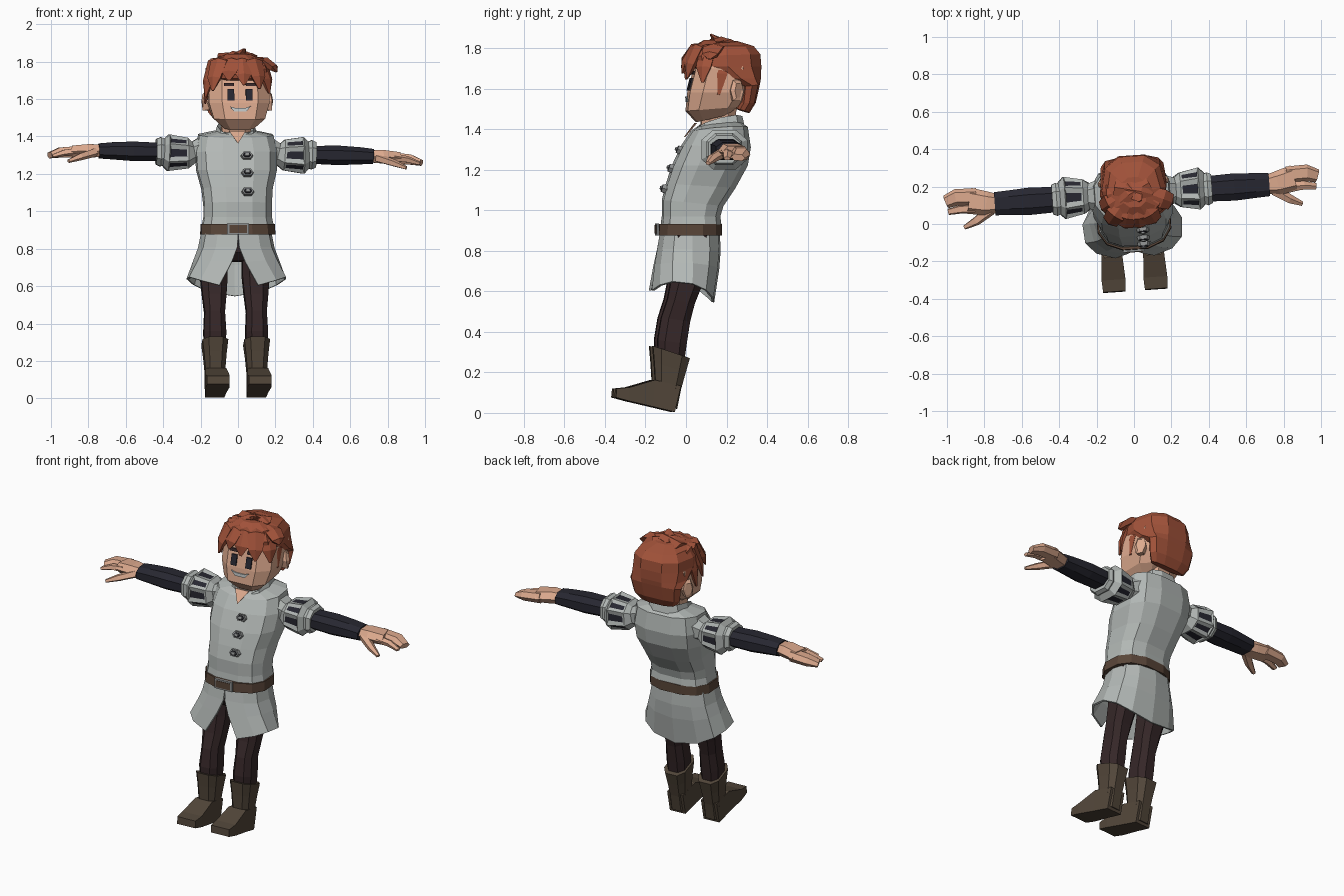
import bpy, bmesh, math
from mathutils import Vector

cube = bpy.data.objects.get("Cube")
if cube:
    bpy.data.objects.remove(cube, do_unlink=True)

YAW = math.radians(4)


def material(name, r, g, b):
    m = bpy.data.materials.new(name)
    m.use_nodes = True
    m.diffuse_color = (r, g, b, 1)
    m.node_tree.nodes["Principled BSDF"].inputs["Base Color"].default_value = (r, g, b, 1)
    return m


CLOTH = material("grey cloth", .45, .48, .465)
SKIN = material("skin", .72, .40, .27)
HAIR = material("red hair", .36, .085, .042)
DARK = material("dark sleeve", .02, .02, .03)
HOSE = material("dark hose", .036, .02, .021)
BOOT = material("boot leather", .085, .062, .042)
BELT = material("belt leather", .10, .06, .04)
METAL = material("metal", .27, .28, .28)
WHITE = material("teeth", .6, .64, .64)


def build(name, rings, mat, closed=True, caps=True):
    """Bridge a list of equal point rings into one object."""
    bm = bmesh.new()
    rows = [[bm.verts.new(p) for p in ring] for ring in rings]
    n = len(rows[0])
    for a, b in zip(rows, rows[1:]):
        for i in range(n if closed else n - 1):
            j = (i + 1) % n
            bm.faces.new((a[i], a[j], b[j], b[i]))
    if closed and caps:
        bm.faces.new(rows[0])
        bm.faces.new(rows[-1])
    bmesh.ops.remove_doubles(bm, verts=bm.verts, dist=.0005)
    bmesh.ops.recalc_face_normals(bm, faces=bm.faces)
    mesh = bpy.data.meshes.new(name)
    bm.to_mesh(mesh)
    bm.free()
    mesh.materials.append(mat)
    obj = bpy.data.objects.new(name, mesh)
    obj.rotation_euler.z = YAW
    bpy.context.collection.objects.link(obj)
    return obj


def section(n, power):
    """Rounded-box outline with a flat side at the front, unit extents."""
    pts = []
    for i in range(n):
        a = -math.pi / 2 + (i + .5) * math.tau / n
        pts.append([math.copysign(abs(v) ** power, v) for v in (math.cos(a), math.sin(a))])
    mx = max(p[0] for p in pts)
    my = max(p[1] for p in pts)
    return [(p[0] / mx, p[1] / my) for p in pts]


def loft(name, rings, mat, n=12, power=.7, x=0, caps=True):
    """Rings: front z, back z, front y, back y, half width, side lift."""
    out = []
    for zf, zb, f, b, hw, *lift in rings:
        up = lift[0] if lift else 0
        out.append([(x + u * hw, f + (b - f) * (v + 1) / 2,
                     zf + (zb - zf) * (v + 1) / 2 + up * u * u) for u, v in section(n, power)])
    return build(name, out, mat, caps=caps)


def tube(name, stations, mat, n=6, side=(0, 1, 0), power=.8):
    """Stations: centre, half size along side, half size across it."""
    cs = [Vector(s[0]) for s in stations]
    out = []
    for i, (c, a, b) in enumerate(stations):
        t = (cs[min(i + 1, len(cs) - 1)] - cs[max(i - 1, 0)]).normalized()
        s = Vector(side)
        s = (s - t * s.dot(t)).normalized()
        w = t.cross(s)
        out.append([cs[i] + s * (u * a) + w * (v * b) for u, v in section(n, power)])
    return build(name, out, mat)


def plate(name, x, y, z, w, h, mat, depth=.008, lean=0):
    """Thin panel facing the front; lean moves its top back."""
    return build(name, [[(x + u * w, y + v * h * lean - d, z + v * h)
                         for u, v in ((-1, -1), (1, -1), (1, 1), (-1, 1))]
                        for d in (0, depth)], mat)


# Tunic body and collar
loft("tunic_body", [
    (.93, .93, -.12, .17, .188), (.97, .97, -.115, .165, .18), (1.05, 1.02, -.115, .18, .18),
    (1.13, 1.11, -.095, .24, .187), (1.22, 1.22, -.065, .30, .212), (1.32, 1.31, -.018, .315, .216),
    (1.39, 1.41, .03, .30, .198, .01), (1.42, 1.44, .07, .26, .10)], CLOTH, power=.72)
loft("collar", [(1.38, 1.42, .04, .285, .115, .01), (1.405, 1.46, .055, .275, .10, .025),
                (1.40, 1.44, .075, .25, .08, .02)], CLOTH, 10, caps=False)
loft("neck", [(1.37, 1.37, .07, .23, .075), (1.52, 1.52, .08, .25, .08)], SKIN, 8)
build("neck_opening", [[(-.045, .052 + d, 1.43), (.045, .052 + d, 1.43), (0, -.002 + d, 1.362)]
                       for d in (-.008, 0)], SKIN)

# Flared skirt, split at the front
rows = []
for zf, zb, f, b, hw, lift, gap in ((.89, .89, -.128, .168, .188, 0, 0),
                                    (.81, .80, -.142, .172, .205, 0, .01),
                                    (.73, .71, -.158, .165, .23, .02, .10),
                                    (.595, .545, -.182, .14, .27, .075, .31)):
    row = []
    for i in range(13):
        a = -math.pi / 2 + gap + i * (math.tau - 2 * gap) / 12
        u, v = [math.copysign(abs(k) ** .8, k) for k in (math.cos(a), math.sin(a))]
        row.append((u * hw - .008, f + (b - f) * (v + 1) / 2, zf + (zb - zf) * (v + 1) / 2 + lift * u * u))
    rows.append(row)
skirt = build("skirt", rows, CLOTH, closed=False)
solid = skirt.modifiers.new("thickness", "SOLIDIFY")
solid.thickness = .012

# Belt and buckle
loft("belt", [(.875, .875, -.138, .173, .198), (.932, .932, -.134, .173, .196)], BELT, power=.82)
plate("buckle", -.01, -.136, .905, .058, .03, METAL, .012)
plate("buckle_centre", -.01, -.146, .905, .047, .021, BELT, .005)

# Buttons on the chest
for i, (y, z) in enumerate(((-.03, 1.295), (-.072, 1.205), (-.106, 1.105))):
    c = Vector((.045, y, z))
    out = Vector((0, -.92, .38 - i * .06))
    for part, d0, d1, w, h, mat in (("button", -.01, .018, .036, .022, METAL),
                                    ("button_ring", .018, .021, .022, .013, DARK),
                                    ("button_core", .021, .028, .015, .009, METAL)):
        tube(part, [(c + out * d0, w, h), (c + out * d1, w * .85, h * .85)], mat, 6, (1, 0, 0))

# Hips, legs and boots
loft("hips", [(.735, .73, -.06, .07, .11), (.78, .77, -.10, .12, .16), (.88, .88, -.11, .15, .17)], HOSE, 8)
for s, label in ((-1, "right"), (1, "left")):
    x = -.018 + s * .112
    loft(label + "_leg", [
        (.29, .27, -.145, -.015, .056), (.36, .34, -.148, -.005, .06), (.47, .45, -.13, .012, .054),
        (.56, .54, -.10, .035, .064), (.66, .64, -.08, .075, .072), (.8, .8, -.07, .10, .072)],
        HOSE, 8, .75, x)
    loft(label + "_boot_shaft", [
        (.05, .02, -.16, -.052, .052), (.165, .12, -.16, -.032, .053),
        (.25, .2, -.165, -.01, .06), (.33, .27, -.172, .01, .069)], BOOT, 8, .65, x)
    tube(label + "_boot_foot", [
        ((x, -.05, .069), .052, .066), ((x, -.17, .097), .056, .066),
        ((x, -.29, .092), .064, .034), ((x, -.355, .098), .06, .022)], BOOT, 4, (1, 0, 0))

# Arms: slashed puff sleeve, forearm and hand
for s, label in ((-1, "right"), (1, "left")):
    def arm(part, stations, mat, n):
        return tube(label + part, [((s * x, y, z - .02 * s * x), a, b)
                                   for x, y, z, a, b in stations], mat, n)
    puff = arm("_puff_sleeve", [
        (.17, .165, 1.325, .085, .075), (.225, .165, 1.312, .068, .056), (.258, .165, 1.306, .092, .082),
        (.362, .165, 1.306, .113, .098), (.398, .165, 1.31, .075, .062)], CLOTH, 8)
    puff.data.materials.append(DARK)
    bm = bmesh.new()
    bm.from_mesh(puff.data)
    slots = [f for f in bm.faces if .28 < abs(f.calc_center_median().x) < .34]
    bmesh.ops.inset_individual(bm, faces=slots, thickness=.012, depth=-.006)
    for f in slots:
        f.material_index = 1
        mid = f.calc_center_median()
        for v in f.verts:
            v.co.yz = mid.yz + (v.co.yz - mid.yz) * .55
    bm.to_mesh(puff.data)
    bm.free()
    arm("_sleeve_cuff", [(.385, .16, 1.31, .08, .07), (.405, .16, 1.31, .088, .078),
                         (.428, .16, 1.31, .078, .068)], CLOTH, 8)
    arm("_forearm", [(.41, .16, 1.31, .068, .048), (.55, .16, 1.31, .073, .052),
                     (.66, .16, 1.31, .066, .046), (.735, .16, 1.308, .062, .04)], DARK, 8)
    arm("_palm", [(.72, .16, 1.308, .05, .032), (.78, .165, 1.308, .064, .036),
                  (.87, .185, 1.303, .07, .031)], SKIN, 6)
    arm("_fingers", [(.83, .205, 1.303, .045, .03), (.94, .208, 1.295, .045, .027),
                     (.995, .188, 1.28, .036, .016)], SKIN, 6)
    arm("_index_finger", [(.84, .14, 1.305, .025, .022), (.92, .143, 1.295, .023, .018),
                          (.985, .134, 1.275, .017, .01)], SKIN, 5)
    arm("_thumb", [(.76, .13, 1.3, .03, .024), (.84, .075, 1.275, .024, .02),
                   (.905, .045, 1.25, .012, .01)], SKIN, 5)

# Head, ears and face
HX = .012
loft("head", [(1.435, 1.47, .05, .20, .08), (1.49, 1.51, .002, .25, .137), (1.58, 1.58, .012, .30, .162),
              (1.70, 1.70, .042, .33, .163), (1.79, 1.79, .07, .31, .13)], SKIN, 8, .6, HX)
for s, label in ((-1, "right"), (1, "left")):
    tube(label + "_ear", [((HX + s * .14, .23, 1.585), .028, .045), ((HX + s * .172, .24, 1.59), .036, .052),
                          ((HX + s * .178, .245, 1.59), .022, .035)], SKIN, 6)
    plate(label + "_eye", HX + s * .049, .022, 1.622, .018, .031, DARK, lean=.25)
    plate(label + "_eyebrow", HX + s * .058, .036, 1.678, .026, .008, HOSE, lean=.25)
build("mouth", [[(HX + x, .006 + d, z) for x, z in
                 ((-.058, 1.562), (-.032, 1.533), (.032, 1.533), (.058, 1.562), (.03, 1.553), (-.03, 1.553))]
                for d in (-.007, 0)], WHITE)

# Hair cap
loft("hair_cap", [
    (1.50, 1.48, .25, .31, .12), (1.53, 1.53, .265, .34, .152), (1.61, 1.62, .27, .36, .168),
    (1.65, 1.65, .15, .365, .174), (1.71, 1.71, .02, .367, .176), (1.76, 1.77, .01, .362, .172),
    (1.81, 1.81, .04, .33, .142), (1.84, 1.835, .09, .25, .07)], HAIR, 10, .78, HX)

# Broad hair locks sweeping out from the crown
crown = Vector((HX, .19, 1.815))
tips = [(-.135, .01, 1.645), (-.05, -.016, 1.70), (.03, -.02, 1.675), (.115, .0, 1.655),
        (-.166, .09, 1.61), (.172, .07, 1.63), (.172, .15, 1.57), (-.166, .16, 1.575),
        (.215, .10, 1.745)]
for tip in tips:
    t = Vector(tip)
    mid = crown.lerp(t, .74)
    mid.z = 1.797
    outward = (t - crown).normalized()
    low = mid.lerp(t, .5) + outward * .014
    across = Vector((-outward.y, outward.x, 0))
    tube("hair_lock", [(crown, .035, .02), (mid, .052, .025), (low, .043, .021), (t, .007, .005)],
         HAIR, 5, across)
for dx, dy, z in ((.03, -.07, 1.868), (-.08, -.07, 1.83), (.1, -.04, 1.83)):
    tube("crown_tuft", [(crown + Vector((-dx, -dy * .3, 0)), .045, .03),
                        (crown + Vector((dx * .4, dy * .5, .022)), .04, .02),
                        ((HX + dx, .19 + dy, z), .01, .004)], HAIR, 5, (-dy, dx, 0))
